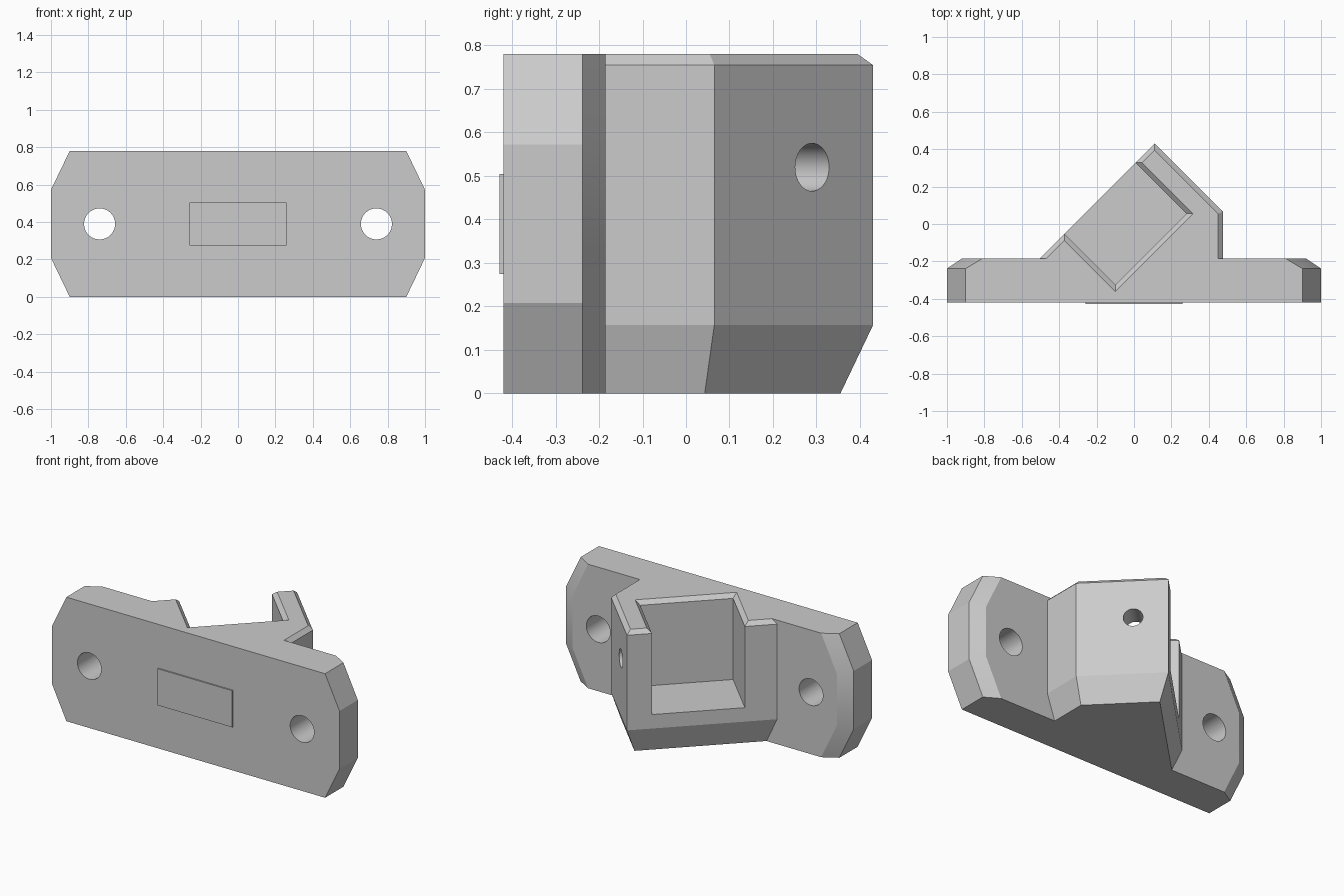
import bpy, bmesh, math
from mathutils import Vector

if "Cube" in bpy.data.objects:
    bpy.data.objects.remove(bpy.data.objects["Cube"], do_unlink=True)

GREY = bpy.data.materials.new("light_grey")
GREY.use_nodes = True
GREY.diffuse_color = (0.6, 0.6, 0.6, 1)
GREY.node_tree.nodes["Principled BSDF"].inputs["Base Color"].default_value = (0.6, 0.6, 0.6, 1)

R2 = math.sqrt(2)
HEIGHT = 0.78
CHAMFER = 0.025


def loft(name, rings):
    """Solid through matching rings of points, capped at both ends."""
    bm = bmesh.new()
    loops = [[bm.verts.new(p) for p in ring] for ring in rings]
    bm.faces.new(loops[0])
    bm.faces.new(loops[-1])
    for a, b in zip(loops, loops[1:]):
        for i in range(len(a)):
            j = (i + 1) % len(a)
            bm.faces.new((a[i], a[j], b[j], b[i]))
    bmesh.ops.recalc_face_normals(bm, faces=bm.faces)
    mesh = bpy.data.meshes.new(name)
    bm.to_mesh(mesh)
    bm.free()
    mesh.materials.append(GREY)
    obj = bpy.data.objects.new(name, mesh)
    bpy.context.collection.objects.link(obj)
    return obj


def cylinder(name, centre, axis, radius, length):
    axis = Vector(axis).normalized()
    side = axis.cross(Vector((0, 0, 1)))
    circle = [radius * (math.cos(t) * side + math.sin(t) * Vector((0, 0, 1)))
              for t in (math.tau * i / 48 for i in range(48))]
    return loft(name, [[Vector(centre) + p + s * length / 2 * axis for p in circle]
                       for s in (-1, 1)])


def combine(target, other, operation):
    mod = target.modifiers.new(operation, 'BOOLEAN')
    mod.operation = operation
    mod.solver = 'EXACT'
    mod.object = other
    bpy.context.view_layer.objects.active = target
    bpy.ops.object.modifier_apply(modifier=mod.name)
    bpy.data.objects.remove(other, do_unlink=True)


# Mounting plate: clipped corners, with bevelled ends at the back
def plate_ring(y, top_x, end_x, low, high):
    right = [(top_x, 0), (end_x, low), (end_x, high), (top_x, HEIGHT)]
    outline = right + [(-x, z) for x, z in reversed(right)]
    return [(x, y, z) for x, z in outline]


bracket = loft("mounting_bracket", [
    plate_ring(-0.42, 0.9, 1, 0.208, 0.572),
    plate_ring(-0.238, 0.9, 1, 0.208, 0.572),
    plate_ring(-0.185, 0.811, 0.92, 0.228, 0.552)])


# Angled holder block, drawn in at the top and bottom edges
def holder_ring(z, inset):
    root = -0.3
    return [(root - 0.32 + R2 * inset, root, z),
            (0.11, 0.43 - R2 * inset, z),
            (0.475 - inset, 0.065 - (R2 - 1) * inset, z),
            (0.475 - inset, root, z)]


combine(bracket, loft("holder", [
    holder_ring(0, 0.053), holder_ring(0.157, 0),
    holder_ring(HEIGHT - CHAMFER, 0), holder_ring(HEIGHT, CHAMFER)]), 'UNION')


# Pocket open on the left-facing diagonal side, flared at its top rim
def pocket_ring(z, grow):
    g = R2 * grow
    reach = 0.2
    return [(-0.1, -0.325 - g, z), (0.28 + g, 0.055, z),
            (0.005 - reach + g, 0.33 + reach, z),
            (-0.375 - reach, -0.05 + reach - g, z)]


combine(bracket, loft("pocket", [
    pocket_ring(0.245, 0), pocket_ring(HEIGHT - CHAMFER, 0),
    pocket_ring(HEIGHT + CHAMFER, 2 * CHAMFER)]), 'DIFFERENCE')

# Mounting holes and the set-screw hole through the holder wall
for side in (-1, 1):
    combine(bracket, cylinder("mount_hole", (side * 0.74, -0.3, 0.39), (0, 1, 0),
                              0.083, 0.5), 'DIFFERENCE')
combine(bracket, cylinder("screw_hole", (0.25, 0.29, 0.52), (1, 1, 0),
                          0.055, 0.4), 'DIFFERENCE')

# Thin raised panel on the front
loft("front_panel", [[(x, y, z) for x, z in ((-0.26, 0.275), (0.26, 0.275),
                                             (0.26, 0.505), (-0.26, 0.505))]
                     for y in (-0.429, -0.4195)])

# Smooth hole walls, sharp edges elsewhere
bpy.ops.object.select_all(action='DESELECT')
bracket.select_set(True)
bpy.context.view_layer.objects.active = bracket
bpy.ops.object.shade_smooth_by_angle(angle=math.radians(15))
